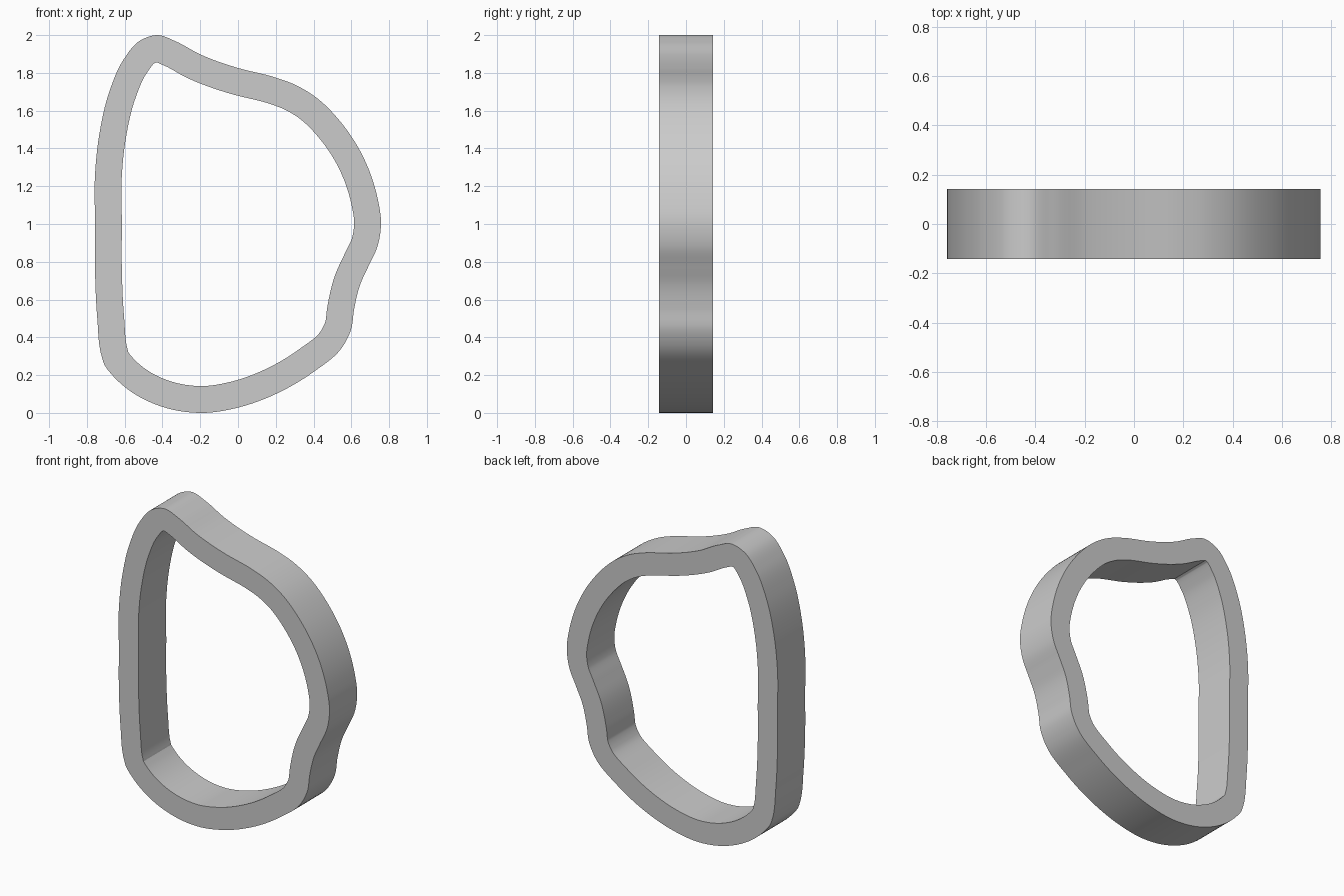
import bpy
import math
from mathutils import Vector

if "Cube" in bpy.data.objects:
    bpy.data.objects.remove(bpy.data.objects["Cube"])

WALL = 0.142
HALF_DEPTH = 0.142
STEPS = 8

# Outer silhouette (x, z), clockwise from the top peak
OUTLINE = [
    (-.425, 2.0), (-.33, 1.967), (-.2, 1.898), (-.1, 1.858), (0, 1.826), (.2, 1.775),
    (.3, 1.738), (.4, 1.68), (.554, 1.527), (.67, 1.34), (.738, 1.14),
    (.757, 1.0), (.738, .88), (.69, .775), (.647, .68), (.615, .55),
    (.598, .44), (.55, .345), (.4, .217), (.2, .1), (0, .028),
    (-.19, 0), (-.4, .032), (-.57, .115), (-.67, .205), (-.707, .255),
    (-.722, .3), (-.745, .5), (-.757, .76), (-.757, 1.0), (-.757, 1.26),
    (-.735, 1.47), (-.678, 1.71), (-.605, 1.872), (-.52, 1.97),
]


def smooth_loop(pts):
    """Closed spline through the points, with tangents weighted by spacing."""
    p = [Vector(q) for q in pts]
    n = len(p)
    tan = []
    for i in range(n):
        a, b = p[i] - p[i - 1], p[(i + 1) % n] - p[i]
        tan.append((a / a.length * b.length + b / b.length * a.length) / (a.length + b.length))
    out = []
    for i in range(n):
        q, r = p[i], p[(i + 1) % n]
        d = (r - q).length
        for k in range(STEPS):
            t = k / STEPS
            out.append(q * (2*t**3 - 3*t**2 + 1) + tan[i] * d * (t**3 - 2*t**2 + t)
                       + r * (3*t**2 - 2*t**3) + tan[(i + 1) % n] * d * (t**3 - t**2))
    return out


def inset(loop, dist):
    """Inner wall: parallel offset, dropping points that overlap at tight bends."""
    n = len(loop)
    res = []
    for i in range(n):
        t = (loop[(i + 1) % n] - loop[i - 1]).normalized()
        q = loop[i] + Vector((t.y, -t.x)) * dist
        if min((q - o).length for o in loop) > dist * 0.995:
            res.append(q)
    return res


# Flat filled curve with a hole, extruded into a band
outer = smooth_loop(OUTLINE)
curve = bpy.data.curves.new("ring_frame", 'CURVE')
curve.dimensions = '2D'
curve.fill_mode = 'BOTH'
curve.extrude = HALF_DEPTH
for loop in (outer, inset(outer, WALL)):
    s = curve.splines.new('POLY')
    s.points.add(len(loop) - 1)
    for pt, v in zip(s.points, loop):
        pt.co = (v.x, v.y, 0, 1)
    s.use_cyclic_u = True

ring = bpy.data.objects.new("ring_frame", curve)
bpy.context.collection.objects.link(ring)
ring.rotation_euler.x = math.pi / 2
bpy.context.view_layer.objects.active = ring
ring.select_set(True)
bpy.ops.object.convert(target='MESH')
ring = bpy.context.object

# Weld the caps to the walls, then shade
bpy.ops.object.mode_set(mode='EDIT')
bpy.ops.mesh.select_all(action='SELECT')
bpy.ops.mesh.remove_doubles(threshold=0.0005)
bpy.ops.mesh.normals_make_consistent(inside=False)
bpy.ops.object.mode_set(mode='OBJECT')
bpy.ops.object.transform_apply(location=False, rotation=True, scale=False)
bpy.ops.object.shade_smooth_by_angle(angle=math.radians(30))
